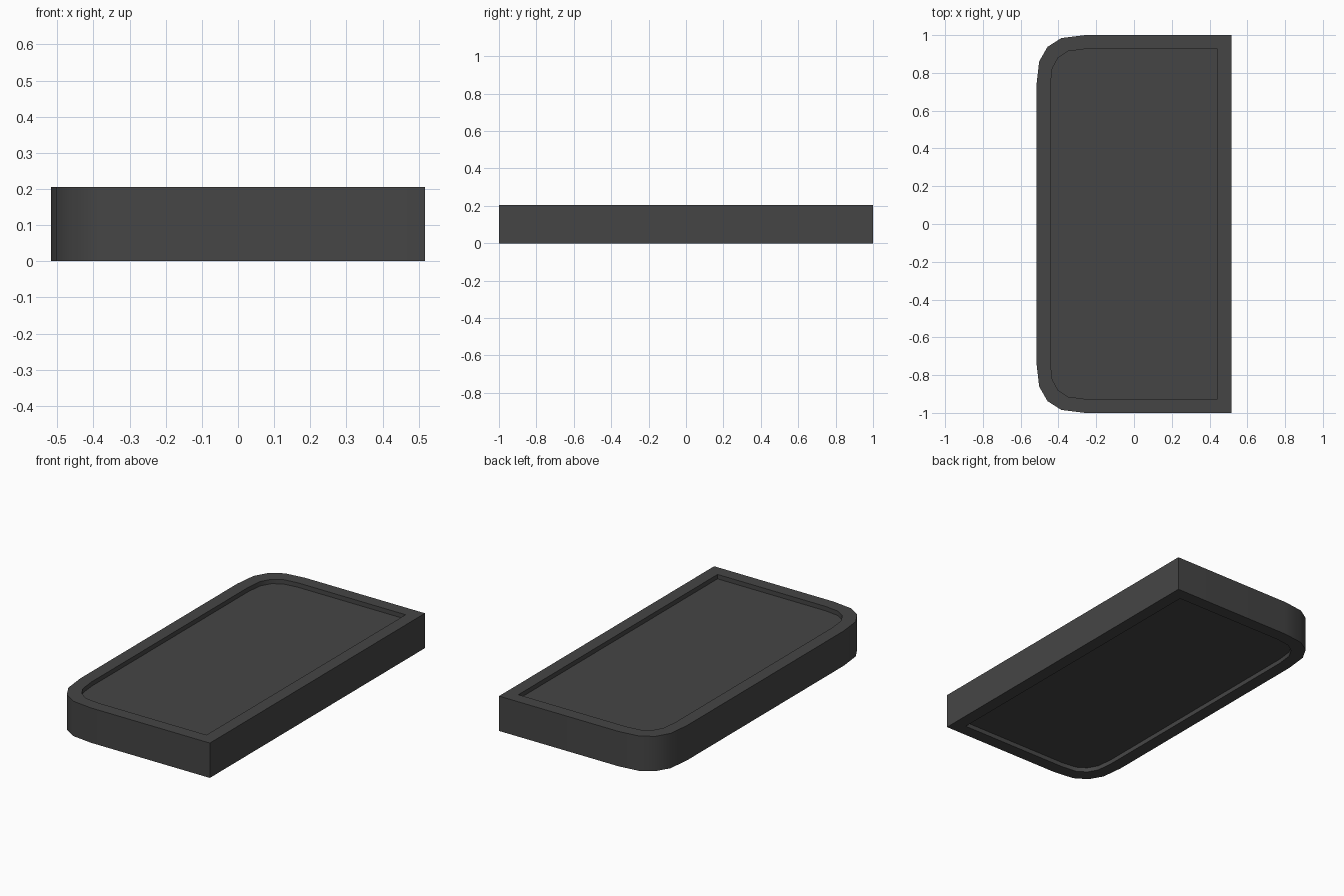
import bpy, bmesh, math

cube = bpy.data.objects.get("Cube")
if cube:
    bpy.data.objects.remove(cube, do_unlink=True)

HALF_X, HALF_Y, HEIGHT = 0.517, 1.0, 0.205
RIM, DEPTH = 0.074, 0.026
CORNER_X, CORNER_Y = -0.26, 0.73   # where the rounded corners begin
STEPS, SQUARENESS = 4, 0.755

charcoal = bpy.data.materials.new("charcoal")
charcoal.use_nodes = True
charcoal.diffuse_color = (0.06, 0.06, 0.06, 1)
charcoal.node_tree.nodes["Principled BSDF"].inputs["Base Color"].default_value = (0.06, 0.06, 0.06, 1)


def outline(inset):
    """Counter-clockwise outline: two square corners at +x, two soft ones at -x."""
    hx, hy = HALF_X - inset, HALF_Y - inset
    soft = []
    for i in range(STEPS + 1):
        t = math.pi / 2 * i / STEPS
        u = max(math.sin(t), 0) ** SQUARENESS
        v = max(math.cos(t), 0) ** SQUARENESS
        soft.append((CORNER_X - u * (hx + CORNER_X), CORNER_Y + v * (hy - CORNER_Y)))
    mirrored = [(x, -y) for x, y in reversed(soft)]
    return [(hx, -hy), (hx, hy)] + soft + mirrored


# Loops run from the lower panel, around the rim and wall, to the upper panel
bm = bmesh.new()
levels = [(RIM, DEPTH), (RIM, 0), (0, 0), (0, HEIGHT), (RIM, HEIGHT), (RIM, HEIGHT - DEPTH)]
loops = [[bm.verts.new((x, y, z)) for x, y in outline(inset)] for inset, z in levels]
for low, high in zip(loops, loops[1:]):
    for i in range(len(low)):
        j = (i + 1) % len(low)
        bm.faces.new((low[i], low[j], high[j], high[i]))

# Recessed panels on both sides
bm.faces.new(reversed(loops[0]))
bm.faces.new(loops[-1])
bmesh.ops.recalc_face_normals(bm, faces=bm.faces)

mesh = bpy.data.meshes.new("recessed_slab")
bm.to_mesh(mesh)
bm.free()
mesh.materials.append(charcoal)
slab = bpy.data.objects.new("recessed_slab", mesh)
bpy.context.collection.objects.link(slab)

# Smooth the rounded corners, keep the rim edges sharp
bpy.ops.object.select_all(action="DESELECT")
slab.select_set(True)
bpy.context.view_layer.objects.active = slab
bpy.ops.object.shade_smooth_by_angle(angle=math.radians(40))
